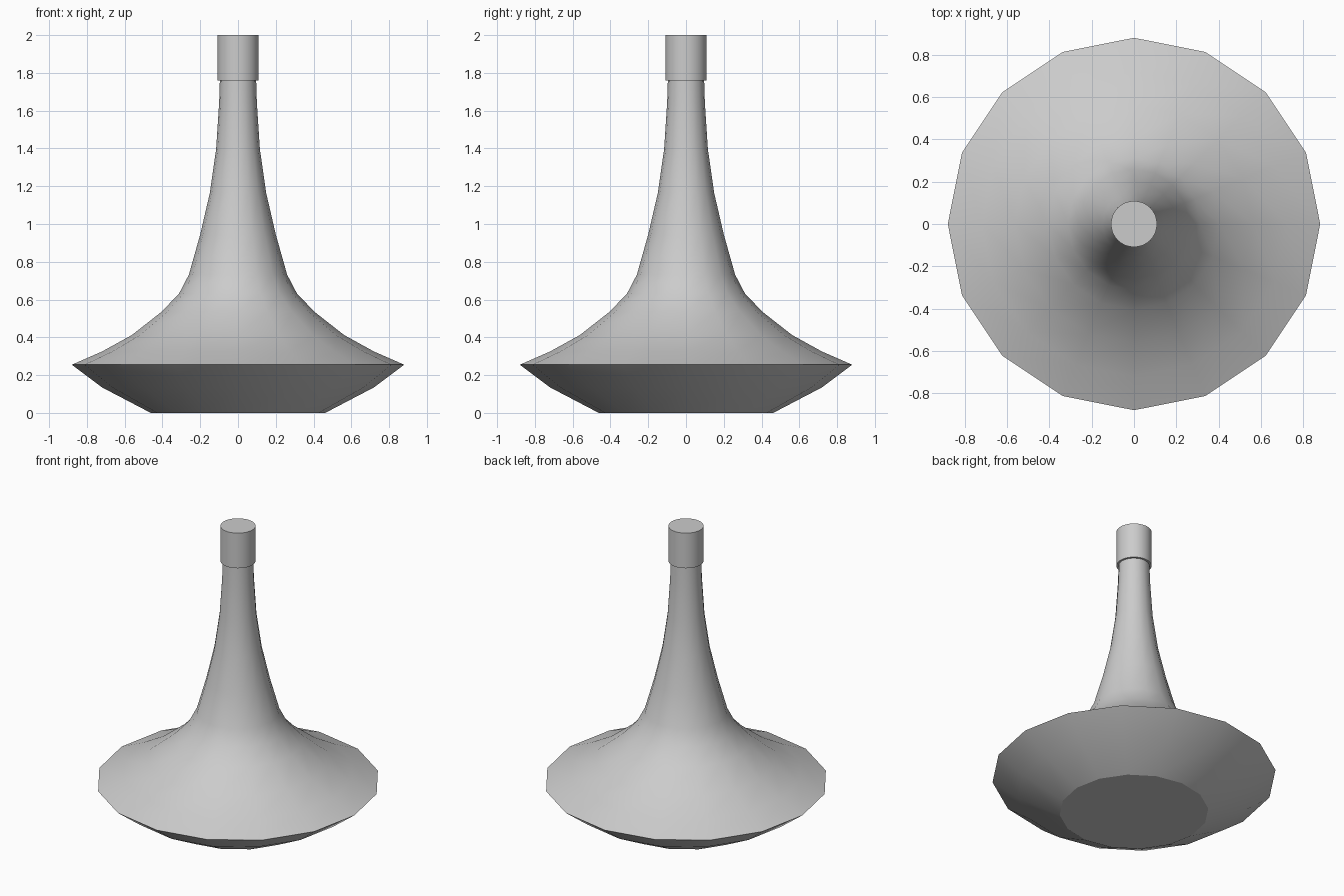
import bpy, bmesh, math

if "Cube" in bpy.data.objects:
    bpy.data.objects.remove(bpy.data.objects["Cube"])


def lathe(name, profile, sides):
    """Revolve (radius, height) points around z and close both ends."""
    bm = bmesh.new()
    rings = []
    for r, z in profile:
        rings.append([bm.verts.new((r * math.cos(2 * math.pi * i / sides),
                                    r * math.sin(2 * math.pi * i / sides), z))
                      for i in range(sides)])
    for low, high in zip(rings, rings[1:]):
        for i in range(sides):
            j = (i + 1) % sides
            bm.faces.new((low[i], low[j], high[j], high[i]))
    bm.faces.new(rings[0][::-1])
    bm.faces.new(rings[-1])
    mesh = bpy.data.meshes.new(name)
    bm.to_mesh(mesh)
    bm.free()
    obj = bpy.data.objects.new(name, mesh)
    bpy.context.collection.objects.link(obj)
    bpy.ops.object.select_all(action='DESELECT')
    obj.select_set(True)
    bpy.context.view_layer.objects.active = obj
    bpy.ops.object.shade_smooth_by_angle(angle=math.radians(25))
    return obj


# Flared body with undercut base and long neck
lathe("bottle_body", [
    (0.462, 0.0), (0.72, 0.135), (0.88, 0.255), (0.72, 0.325),
    (0.562, 0.412), (0.405, 0.535), (0.312, 0.632), (0.26, 0.732),
    (0.20, 0.945), (0.149, 1.165), (0.116, 1.395), (0.10, 1.64),
    (0.096, 1.765)], 16)

# Stopper cap on the neck
lathe("neck_cap", [(0.109, 1.76), (0.109, 2.0)], 32)
